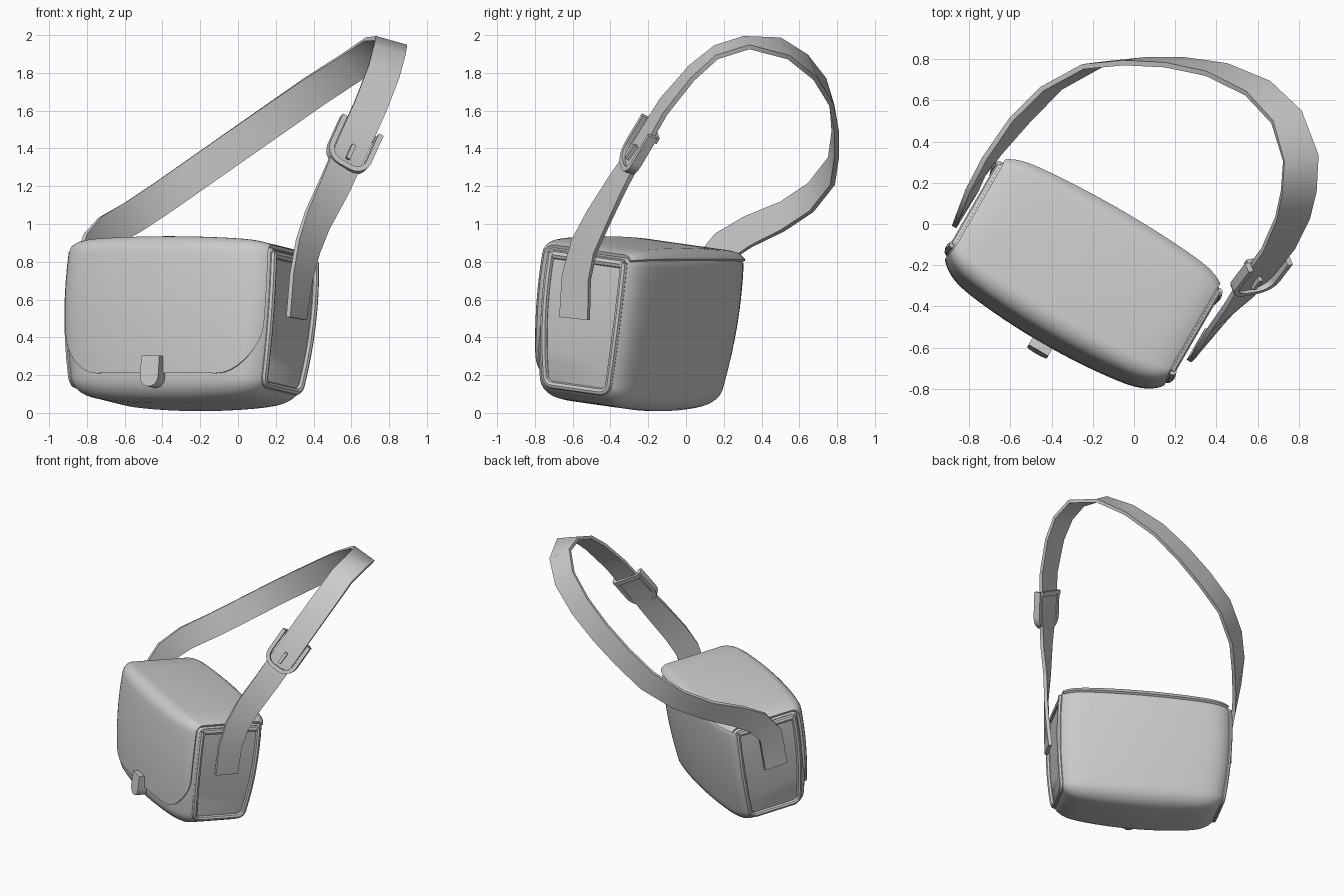
import bpy, bmesh
from math import sin, cos, pi, radians, sqrt
from mathutils import Vector, Matrix

cube = bpy.data.objects.get("Cube")
if cube:
    bpy.data.objects.remove(cube, do_unlink=True)

grey = bpy.data.materials.new("plain grey")
grey.use_nodes = True
grey.diffuse_color = (0.6, 0.6, 0.6, 1)
grey.node_tree.nodes["Principled BSDF"].inputs["Base Color"].default_value = (0.6, 0.6, 0.6, 1)

# The bag stands turned and leaning back slightly
PLACE = (Matrix.Translation((-0.255, -0.251, 0.47))
         @ Matrix.Rotation(radians(-30), 4, 'Z') @ Matrix.Rotation(radians(-7), 4, 'X'))


def lerp(a, b, t):
    return a + (b - a) * t


def make(name, verts, faces, matrix=None, thickness=0, angle=35):
    mesh = bpy.data.meshes.new(name)
    mesh.from_pydata(verts, [], faces)
    bm = bmesh.new()
    bm.from_mesh(mesh)
    bmesh.ops.recalc_face_normals(bm, faces=bm.faces)
    bm.to_mesh(mesh)
    bm.free()
    mesh.materials.append(grey)
    obj = bpy.data.objects.new(name, mesh)
    bpy.context.collection.objects.link(obj)
    if matrix:
        obj.matrix_world = matrix
    bpy.ops.object.select_all(action='DESELECT')
    obj.select_set(True)
    bpy.context.view_layer.objects.active = obj
    if thickness:
        mod = obj.modifiers.new("thickness", 'SOLIDIFY')
        mod.thickness = thickness
        mod.offset = 0
        bpy.ops.object.modifier_apply(modifier=mod.name)
    bpy.ops.object.shade_smooth_by_angle(angle=radians(angle))
    return obj


def sweep(name, path, crosses, section, matrix=None, closed=False):
    """Carry a 2D section (across, normal) along a path."""
    path = [Vector(p) for p in path]
    count, size = len(path), len(section)
    verts, faces = [], []
    for i, p in enumerate(path):
        before = path[i - 1] if closed or i else p
        after = path[(i + 1) % count] if closed or i < count - 1 else p
        tangent = (after - before).normalized()
        across = Vector(crosses[i])
        across = (across - tangent * across.dot(tangent)).normalized()
        normal = tangent.cross(across)
        verts += [p + across * a + normal * n for a, n in section]
    for i in range(count if closed else count - 1):
        j = (i + 1) % count
        for k in range(size):
            m = (k + 1) % size
            faces.append((i * size + k, i * size + m, j * size + m, j * size + k))
    if not closed:
        faces += [tuple(range(size)), tuple(range((count - 1) * size, count * size))]
    return make(name, verts, faces, matrix)


def box_section(width, depth):
    w, d = width / 2, depth / 2
    return [(-w, -d), (w, -d), (w, d), (-w, d)]


def round_section(radius, sides=8):
    return [(radius * cos(2 * pi * k / sides), radius * sin(2 * pi * k / sides)) for k in range(sides)]


# Body shape: cross-sections swell from the ends towards the middle
ARC, SIDE = 7, 8


def bulge(s):
    return 0.55 * (1 - abs(s) ** 12) + 0.45 * (1 - s * s)


def half_depth(b, w):
    return lerp(0.2, 0.235, (w + 0.37) / 0.74) + 0.1 * b + 0.02 * (1 - (w / 0.4) ** 2)


def half_length(w):
    return lerp(0.57, 0.605, (w + 0.37) / 0.74) + 0.025 * (1 - (w / 0.4) ** 2)


def half_profile(b):
    """Bottom corner, side wall, top corner of one half of a section."""
    low, high = -0.355 - 0.09 * b, 0.372 + 0.045 * b
    r_low, r_high = 0.05 + 0.09 * b, 0.03 + 0.05 * b
    start, end = low + r_low, high - r_high
    pts = []
    for k in range(ARC):
        a = pi / 2 * k / (ARC - 1)
        pts.append((half_depth(b, start) - r_low * (1 - sin(a)), start - r_low * cos(a)))
    for k in range(1, SIDE):
        w = lerp(start, end, k / SIDE)
        pts.append((half_depth(b, w), w))
    for k in range(ARC):
        a = pi / 2 * k / (ARC - 1)
        pts.append((half_depth(b, end) - r_high * (1 - cos(a)), end + r_high * sin(a)))
    return pts


def point(s, b, v, w):
    return Vector((s * half_length(w), v - 0.015 * b, w))


# Body
STEPS = 32
verts, faces = [], []
for i in range(STEPS + 1):
    s = sin(pi / 2 * lerp(-1, 1, i / STEPS))
    b = bulge(s)
    half = half_profile(b)
    ring = half + [(-v, w) for v, w in reversed(half)]
    verts += [point(s, b, v, w) for v, w in ring]
n = len(ring)
for i in range(STEPS):
    for k in range(n):
        m = (k + 1) % n
        faces.append((i * n + k, i * n + m, (i + 1) * n + m, (i + 1) * n + k))
for base in (0, STEPS * n):
    for k in range(n // 2 - 1):
        faces.append((base + k, base + k + 1, base + n - 2 - k, base + n - 1 - k))
make("bag_body", verts, faces, PLACE)

# Flap over the top and down the front, with rounded lower corners
verts, faces = [], []
for i in range(STEPS + 1):
    s = 0.975 * sin(pi / 2 * lerp(-1, 1, i / STEPS))
    b = bulge(s)
    top_arc = half_profile(b)[-ARC:]
    t = max(0, (abs(s) - 0.62) / 0.355)
    hem = -0.3 + 0.27 * (1 - sqrt(max(0, 1 - t * t)))
    row = top_arc[2:] + [(-v, w) for v, w in reversed(top_arc)]
    start = row[-1][1]
    for k in range(1, SIDE + 1):
        w = lerp(start, hem, k / SIDE)
        row.append((-half_depth(b, w), w))
    verts += [point(s, b, v, w) for v, w in row]
n = len(row)
for i in range(STEPS):
    for k in range(n - 1):
        faces.append((i * n + k, i * n + k + 1, (i + 1) * n + k + 1, (i + 1) * n + k))
make("front_flap", verts, faces, PLACE, thickness=0.036)

# Piping and top roll on both end panels
for side, label in ((1, "left"), (-1, "right")):
    half = [(v - 0.015, w + 0.012) for v, w in half_profile(0)[:-ARC + 1]]
    outline = [(-v, w) for v, w in reversed(half)] + half
    path = [(side * (half_length(w) + 0.005), v, w) for v, w in outline]
    sweep(label + "_end_piping", path, [(1, 0, 0)] * len(path), round_section(0.02), PLACE)
    bar = [(side * 0.605, v, 0.345) for v in (-0.225, 0.225)]
    sweep(label + "_end_top_roll", bar, [(1, 0, 0)] * 2, round_section(0.024), PLACE)

# Clasp tab with a rounded lower end
tab = [(-0.055, 0.08), (0.055, 0.08)]
tab += [(0.055 * cos(a), -0.03 - 0.055 * sin(a)) for a in [pi * k / 10 for k in range(11)]]
front, back, count = -0.395, -0.32, len(tab)
verts = [(x, y, z - 0.295) for y in (front, back) for x, z in tab]
faces = [tuple(range(count)), tuple(range(count, 2 * count))]
faces += [(k, (k + 1) % count, (k + 1) % count + count, k + count) for k in range(count)]
make("clasp_tab", verts, faces, PLACE)

# Shoulder strap: centre line, and the direction across it at some of its points
strap_path = [
    (.31, -.59, .5), (.335, -.58, .72), (.37, -.54, .88), (.42, -.47, 1.02), (.51, -.37, 1.2),
    (.6, -.25, 1.4), (.7, -.12, 1.62), (.77, .03, 1.8), (.8, .16, 1.91), (.81, .32, 1.96),
    (.74, .52, 1.93), (.6, .66, 1.83), (.4, .75, 1.7), (.2, .785, 1.56), (0, .79, 1.42),
    (-.2, .77, 1.28), (-.4, .66, 1.14), (-.55, .51, 1.04), (-.69, .33, .96), (-.77, .2, .88),
    (-.81, .1, .76), (-.83, .06, .5)]
across_keys = {
    0: (.5, .86, -.1), 3: (.7, .6, -.3), 5: (.85, .2, -.35), 9: (.96, 0, -.27), 11: (.7, .25, -.65),
    14: (.5, .08, -.85), 17: (.5, 0, -.85), 19: (.5, .6, -.6), 21: (.5, .86, -.1)}
strap_across = []
keys = sorted(across_keys)
for i in range(len(strap_path)):
    a = max(k for k in keys if k <= i)
    b = min(k for k in keys if k >= i)
    t = (i - a) / (b - a) if b > a else 0
    strap_across.append(Vector(across_keys[a]).lerp(Vector(across_keys[b]), t))
sweep("shoulder_strap", strap_path, strap_across, box_section(0.175, 0.025))

# Buckle: U frame, back bar and prong, set square to the strap
along = (Vector(strap_path[6]) - Vector(strap_path[4])).normalized()
across = strap_across[5]
across = (across - along * across.dot(along)).normalized()
outward = across.cross(along)
if outward.y > 0:
    outward = -outward
centre = Vector(strap_path[5]) + along * 0.01


def on_buckle(x, y, lift):
    return centre + across * x + along * y + outward * lift


frame = [(-0.11, 0.13)]
frame += [(-0.03 - 0.08 * cos(a), -0.05 - 0.08 * sin(a)) for a in [pi / 2 * k / 5 for k in range(6)]]
frame += [(-x, y) for x, y in reversed(frame)]
sweep("buckle_frame", [on_buckle(x, y, 0.012) for x, y in frame], [outward] * len(frame),
      box_section(0.05, 0.028))
sweep("buckle_bar", [on_buckle(x, 0.115, -0.02) for x in (-0.11, 0.11)], [outward] * 2,
      box_section(0.02, 0.035))
sweep("buckle_prong", [on_buckle(0, y, 0.022) for y in (-0.09, 0.0)], [across] * 2,
      box_section(0.022, 0.03))
